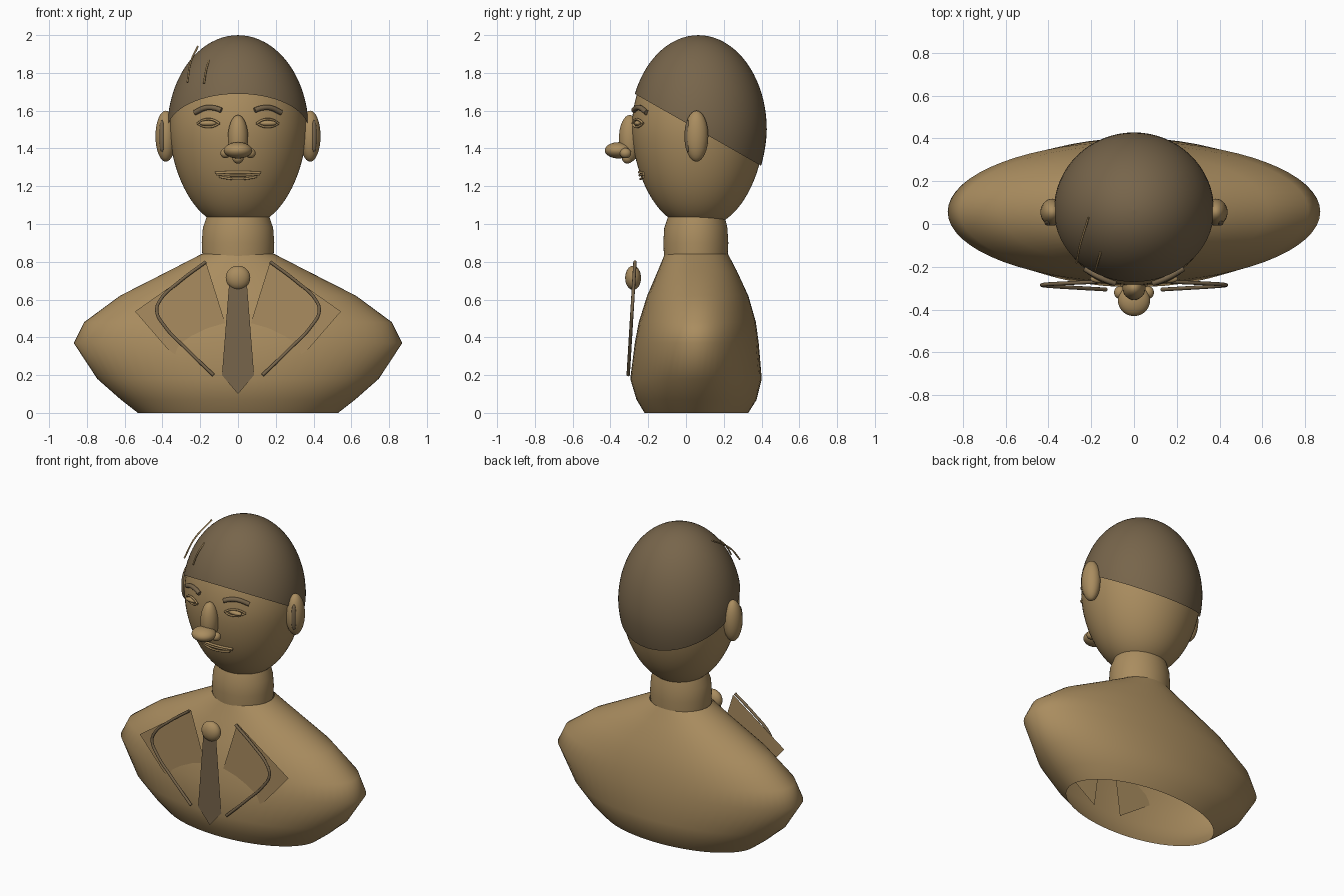
import bpy, bmesh, math
from mathutils import Vector

if "Cube" in bpy.data.objects:
    bpy.data.objects.remove(bpy.data.objects["Cube"])


def material(name, rgb):
    m = bpy.data.materials.new(name)
    m.diffuse_color = (*rgb, 1)
    m.use_nodes = True
    m.node_tree.nodes["Principled BSDF"].inputs["Base Color"].default_value = m.diffuse_color
    return m


BRONZE = material("bronze", (0.40, 0.265, 0.115))
DARK = material("dark_bronze", (0.185, 0.13, 0.07))
CY = 0.065          # head axis


def add(name, bm, mat, smooth=True, angle=50):
    bmesh.ops.recalc_face_normals(bm, faces=bm.faces)
    me = bpy.data.meshes.new(name)
    bm.to_mesh(me)
    bm.free()
    me.materials.append(mat)
    ob = bpy.data.objects.new(name, me)
    bpy.context.collection.objects.link(ob)
    if smooth:
        bpy.ops.object.select_all(action='DESELECT')
        bpy.context.view_layer.objects.active = ob
        ob.select_set(True)
        bpy.ops.object.shade_smooth_by_angle(angle=math.radians(angle))
    return ob


def loft(rings, seg=64):
    """Stack of ellipses: (z, rx, ry, cy)."""
    bm = bmesh.new()
    loops = []
    for z, rx, ry, cy in rings:
        loops.append([bm.verts.new((rx * math.cos(2 * math.pi * i / seg),
                                    cy + ry * math.sin(2 * math.pi * i / seg), z))
                      for i in range(seg)])
    for a, b in zip(loops, loops[1:]):
        for i in range(seg):
            j = (i + 1) % seg
            bm.faces.new((a[i], a[j], b[j], b[i]))
    return bm


def ball(name, loc, size, mat):
    bm = bmesh.new()
    bmesh.ops.create_uvsphere(bm, u_segments=32, v_segments=16, radius=1)
    for v in bm.verts:
        v.co = Vector(loc) + Vector(a * b for a, b in zip(v.co, size))
    return add(name, bm, mat)


def tube(name, pts, r, mat):
    cu = bpy.data.curves.new(name, 'CURVE')
    cu.dimensions = '3D'
    cu.bevel_depth = r
    cu.bevel_resolution = 3
    cu.use_fill_caps = True
    sp = cu.splines.new('BEZIER')
    sp.bezier_points.add(len(pts) - 1)
    for bp, p in zip(sp.bezier_points, pts):
        bp.co = p
        bp.handle_left_type = bp.handle_right_type = 'AUTO'
    tmp = bpy.data.objects.new(name + "_path", cu)
    bpy.context.collection.objects.link(tmp)
    bpy.context.view_layer.update()
    me = bpy.data.meshes.new_from_object(
        tmp.evaluated_get(bpy.context.evaluated_depsgraph_get()))
    bm = bmesh.new()
    bm.from_mesh(me)
    bpy.data.objects.remove(tmp)
    bpy.data.meshes.remove(me)
    return add(name, bm, mat)


def plate(name, outline, y, mat):
    bm = bmesh.new()
    bm.faces.new([bm.verts.new((x, y, z)) for x, z in outline])
    return add(name, bm, mat, smooth=False)


# Head profile: round skull above, tapering jaw below
def head_r(z):
    if z >= 1.5:
        return 0.363 * math.sqrt(max(0, 1 - ((z - 1.5) / 0.485) ** 2))
    return 0.363 * max(0, 1 - ((1.5 - z) / 0.52) ** 1.7) ** 0.45


def face_y(x, z):
    r = head_r(z)
    return CY - 0.97 * math.sqrt(max(0, r * r - x * x))


def head_mesh(scale):
    rings = []
    for i in range(41):
        t = -math.pi / 2 + math.pi * i / 40
        z = 1.5 + math.sin(t) * (0.485 if t > 0 else 0.52)
        r = max(head_r(z), 0.001) * scale
        rings.append((1.5 + (z - 1.5) * scale, r, r * 0.97, CY))
    return loft(rings)


add("head", head_mesh(1.0), BRONZE, angle=80)

# Hair cap: enlarged skull cut by a tilted plane
bm = head_mesh(1.03)
bmesh.ops.bisect_plane(bm, geom=bm.verts[:] + bm.edges[:] + bm.faces[:],
                       plane_co=(0, CY, 1.498), plane_no=(0, 0.57, 1), clear_inner=True)
add("hair", bm, DARK)

# Neck and torso (open underneath)
add("neck", loft([(0.82, 0.188, 0.168, 0.052), (0.90, 0.192, 0.172, 0.052),
                  (0.98, 0.186, 0.167, 0.052), (1.04, 0.165, 0.15, 0.055)]), BRONZE)
add("torso", loft([(0, 0.53, 0.275, 0.055), (0.07, 0.62, 0.318, 0.056),
                   (0.18, 0.745, 0.348, 0.053), (0.37, 0.87, 0.328, 0.057),
                   (0.48, 0.815, 0.31, 0.06), (0.62, 0.625, 0.268, 0.062),
                   (0.75, 0.37, 0.21, 0.06), (0.84, 0.195, 0.168, 0.055)]),
    BRONZE, angle=80)

# Nose
ball("nose_bridge", (0, -0.298, 1.452), (0.054, 0.057, 0.125), BRONZE)
ball("nose_tip", (0, -0.357, 1.39), (0.075, 0.073, 0.043), BRONZE)
ball("nose_base", (0, -0.31, 1.35), (0.03, 0.03, 0.03), BRONZE)

# Lips
for name, z, half, sag, r in (("upper_lip", 1.27, 0.12, 0.004, 0.007),
                              ("lip_line", 1.262, 0.115, -0.004, 0.006),
                              ("lower_lip", 1.25, 0.10, -0.012, 0.006)):
    tube(name, [(x, face_y(x, z) - 0.004, z + sag * (1 - (x / half) ** 2))
                for x in (-half, -half / 2, 0, half / 2, half)], r, BRONZE)

for s, side in ((-1, "left"), (1, "right")):
    # Ears
    ball("ear_" + side, (s * 0.382, 0.055, 1.465), (0.055, 0.063, 0.135), BRONZE)
    ball("ear_hollow_" + side, (s * 0.402, 0.012, 1.465), (0.017, 0.02, 0.085), DARK)
    ball("nostril_" + side, (s * 0.066, -0.32, 1.375), (0.027, 0.03, 0.027), BRONZE)
    # Eyes and lids
    ball("eye_" + side, (s * 0.157, face_y(0.157, 1.535) - 0.004, 1.533),
         (0.048, 0.02, 0.015), BRONZE)
    for lid, h in (("upper_lid_", 0.022), ("lower_lid_", -0.02)):
        tube(lid + side, [(s * (0.157 + d), face_y(0.157 + d, 1.535) - 0.01,
                           1.533 + h * (1 - (d / 0.058) ** 2))
                          for d in (-0.058, -0.03, 0, 0.03, 0.058)], 0.006, BRONZE)
    # Eyebrows
    tube("eyebrow_" + side, [(s * x, face_y(x, z) - 0.008, z) for x, z in
                             ((0.088, 1.602), (0.125, 1.614), (0.17, 1.615), (0.228, 1.59))],
         0.014, DARK)
    # Lapels with piping
    plate("lapel_" + side, [(s * x, z) for x, z in
                            ((0.17, 0.80), (0.545, 0.537), (0.37, 0.335),
                             (0.10, 0.15), (0.06, 0.45))], -0.25, BRONZE)
    tube("lapel_piping_" + side,
         [(s * x, -0.27 - (0.80 - z) * 0.06, z) for x, z in
          ((0.17, 0.80), (0.31, 0.695), (0.41, 0.60), (0.43, 0.54),
           (0.385, 0.455), (0.28, 0.345), (0.13, 0.20))], 0.009, DARK)

# Tie
plate("tie", [(-0.045, 0.71), (0.045, 0.71), (0.085, 0.20), (0, 0.10), (-0.085, 0.20)],
      -0.296, DARK)
ball("tie_knot", (0, -0.28, 0.715), (0.065, 0.042, 0.064), BRONZE)

# Loose hair strands
tube("strand_long", [(-0.268, -0.18, 1.75), (-0.252, -0.10, 1.85), (-0.213, 0.03, 1.94)],
     0.005, BRONZE)
tube("strand_short", [(-0.18, -0.215, 1.745), (-0.17, -0.18, 1.81), (-0.155, -0.13, 1.865)],
     0.005, BRONZE)
